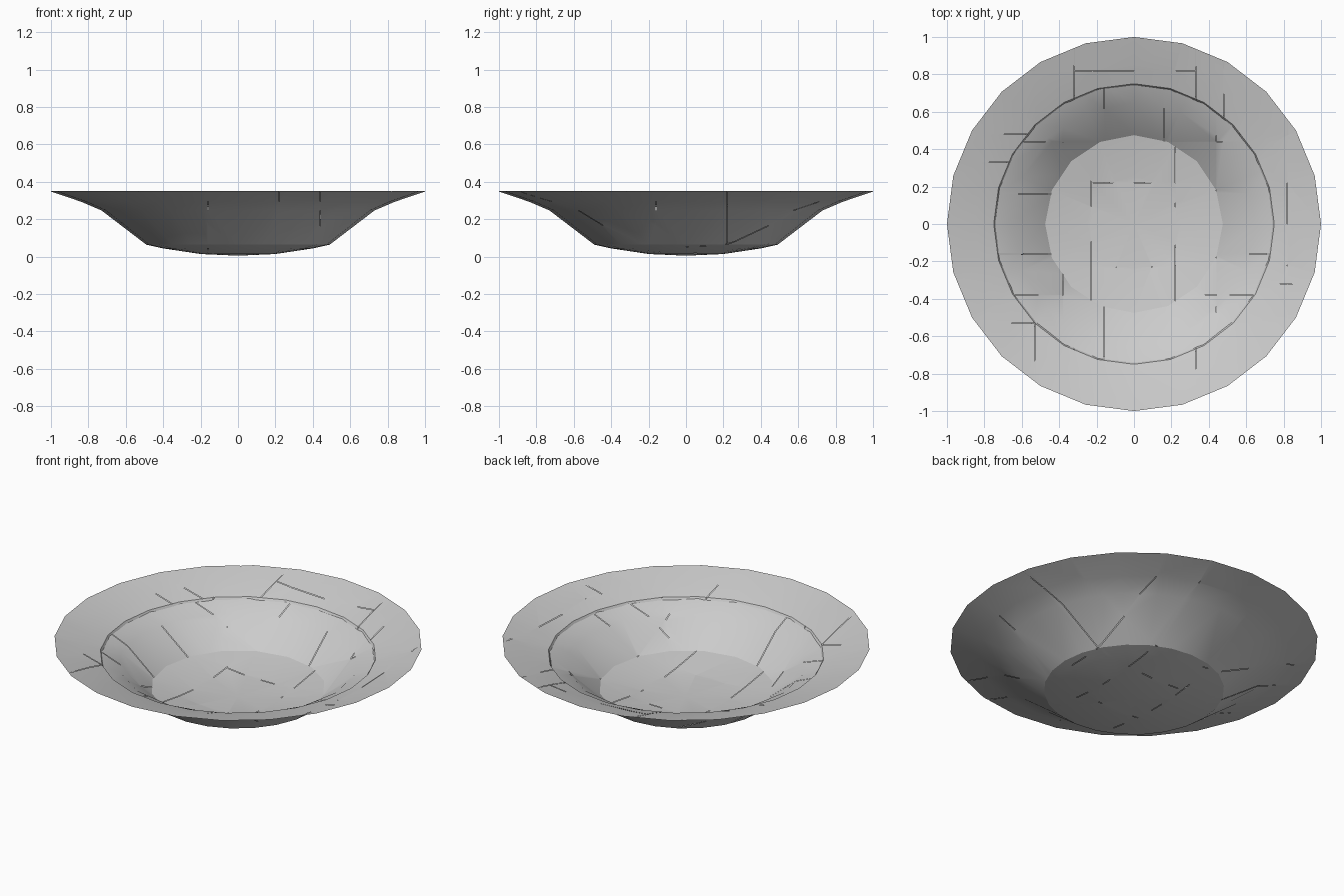
import bpy, bmesh, math, random
from mathutils import Vector

cube = bpy.data.objects.get("Cube")
if cube:
    bpy.data.objects.remove(cube, do_unlink=True)

random.seed(4)
SLIT = 0.002

clay = bpy.data.materials.new("pale_grey_clay")
clay.use_nodes = True
colour = (0.6, 0.6, 0.6, 1)
clay.diffuse_color = colour
clay.node_tree.nodes["Principled BSDF"].inputs["Base Color"].default_value = colour


def lathe(bm, profile, sides):
    """Revolve (radius, height) points, listed from the middle outwards."""
    rings = []
    for r, z in profile:
        if r == 0:
            rings.append([bm.verts.new((0, 0, z))] * sides)
        else:
            rings.append([bm.verts.new((r * math.cos(math.tau * i / sides),
                                        r * math.sin(math.tau * i / sides), z))
                          for i in range(sides)])
    for a, b in zip(rings, rings[1:]):
        for i in range(sides):
            j = (i + 1) % sides
            bm.faces.new(list(dict.fromkeys([a[i], b[i], b[j], a[j]])))


def hairline_seams(bm, axis, offset):
    """Cut a narrow straight strip and open short lengths of it."""
    normal = Vector((1, 0, 0)) if axis == 0 else Vector((0, 1, 0))
    for side in (-SLIT, SLIT):
        bmesh.ops.bisect_plane(bm, geom=bm.verts[:] + bm.edges[:] + bm.faces[:],
                               plane_co=normal * (offset + side),
                               plane_no=normal, dist=1e-5)
    strip = [f for f in bm.faces
             if abs(f.calc_center_median()[axis] - offset) < SLIT
             and random.random() < 0.35]
    bmesh.ops.delete(bm, geom=strip, context="FACES")


def make_part(name, profile, sides, seams, faces_down=False):
    bm = bmesh.new()
    lathe(bm, profile, sides)
    for axis in (0, 1):
        for offset in seams:
            hairline_seams(bm, axis, offset)
    if faces_down:
        bmesh.ops.reverse_faces(bm, faces=bm.faces[:])
    mesh = bpy.data.meshes.new(name)
    bm.to_mesh(mesh)
    bm.free()
    mesh.materials.append(clay)
    part = bpy.data.objects.new(name, mesh)
    bpy.context.collection.objects.link(part)
    bpy.ops.object.select_all(action="DESELECT")
    part.select_set(True)
    bpy.context.view_layer.objects.active = part
    bpy.ops.object.shade_smooth_by_angle(angle=math.radians(22))


# Shallow dished floor
make_part("floor", [(0, 0.03), (0.25, 0.043), (0.475, 0.083)], 16, [-0.23, 0.22])

# Sloping inside wall, with its lip tucked under the rim
make_part("inner_wall", [(0.475, 0.083), (0.65, 0.225), (0.765, 0.272)],
          16, [-0.38, -0.16, 0.16, 0.44])

# Broad flared rim with a small step down to the wall
make_part("rim", [(0.742, 0.265), (0.75, 0.278), (0.85, 0.31), (1.0, 0.35)],
          24, [-0.53, -0.32, 0.33, 0.48, 0.82])

# Rounded underside running out to the thin rim edge
make_part("underside", [(0, 0.005), (0.2, 0.014), (0.4, 0.044), (0.49, 0.064),
                        (0.73, 0.247), (0.84, 0.294), (1.0, 0.348)],
          24, [-0.16, 0.22, 0.44], faces_down=True)
